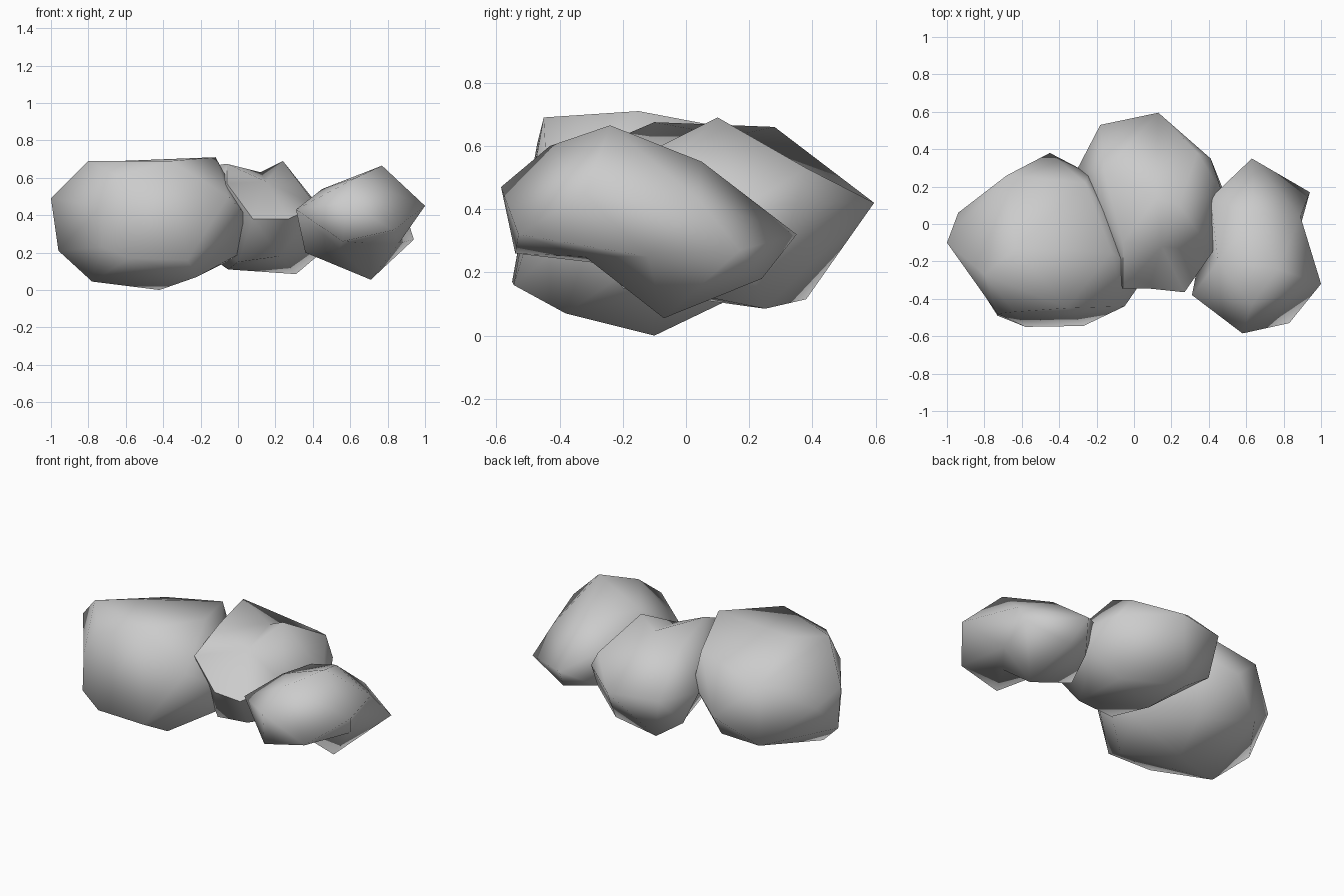
import bpy, bmesh, math
from mathutils import Vector


def rock(name, centre, points, bulge=True):
    """Faceted boulder: wrap corner points around a centre (dents allowed), then shade smooth."""
    c = Vector(centre)
    bm = bmesh.new()
    home = {}
    for p in points:
        d = Vector(p) - c
        v = bm.verts.new(d.normalized())
        home[v] = Vector(p)
    bmesh.ops.convex_hull(bm, input=list(bm.verts))
    for v in bm.verts:
        v.co = home[v]
    bmesh.ops.recalc_face_normals(bm, faces=list(bm.faces))
    # turn diagonals so that ridges bulge outward rather than fold in
    for _ in range(3 if bulge else 0):
        for e in list(bm.edges):
            if e.is_valid and len(e.link_faces) == 2 and e.calc_face_angle_signed(0) < -0.12:
                bmesh.utils.edge_rotate(e, True)
                bm.normal_update()
    me = bpy.data.meshes.new(name)
    bm.to_mesh(me)
    bm.free()
    ob = bpy.data.objects.new(name, me)
    bpy.context.collection.objects.link(ob)
    bpy.ops.object.select_all(action='DESELECT')
    ob.select_set(True)
    bpy.context.view_layer.objects.active = ob
    bpy.ops.object.shade_smooth_by_angle(angle=math.radians(75))
    return ob


# Large boulder on the left
rock("large_boulder", (-0.46, -0.1, 0.36), [
    (-1.0, -0.1, 0.49), (-0.94, 0.06, 0.40), (-0.96, -0.13, 0.21),
    (-0.80, -0.27, 0.69), (-0.64, -0.47, 0.61), (-0.36, -0.45, 0.69),
    (-0.12, -0.15, 0.71), (-0.05, -0.44, 0.50), (-0.63, -0.13, 0.69),
    (0.06, -0.28, 0.38), (0.02, -0.19, 0.20), (-0.08, -0.1, 0.14),
    (-0.42, -0.1, 0.0), (-0.78, -0.24, 0.045), (-0.22, -0.38, 0.07),
    (-0.58, -0.55, 0.17), (-0.27, -0.545, 0.16),
    (-0.73, -0.49, 0.23), (-0.73, -0.48, 0.45),
    (-0.45, 0.38, 0.34), (-0.68, 0.26, 0.54), (-0.68, 0.25, 0.17),
    (-0.26, 0.22, 0.64), (-0.24, 0.27, 0.45), (-0.35, 0.15, 0.12),
])

# Middle boulder
rock("middle_boulder", (0.1, 0.1, 0.38), [
    (0.13, 0.595, 0.42), (-0.18, 0.53, 0.42), (-0.3, 0.3, 0.42),
    (0.34, 0.38, 0.53), (0.41, 0.35, 0.42), (0.24, 0.1, 0.69),
    (-0.06, -0.1, 0.675), (-0.16, 0.28, 0.66), (0.47, 0.17, 0.40),
    (0.42, -0.15, 0.45), (0.27, -0.365, 0.38), (-0.06, -0.345, 0.57),
    (0.08, -0.345, 0.38), (0.0, -0.2, 0.15), (0.22, -0.22, 0.18),
    (0.47, 0.2, 0.22), (0.31, 0.25, 0.085), (-0.05, 0.07, 0.11),
    (-0.06, 0.38, 0.115), (-0.24, 0.37, 0.24), (0.15, -0.12, 0.58),
    (0.12, 0.14, 0.63),
], bulge=False)

# Small jagged boulder on the right
rock("small_boulder", (0.67, -0.13, 0.38), [
    (0.77, -0.24, 0.665), (1.0, -0.32, 0.45), (0.58, -0.585, 0.47),
    (0.83, -0.53, 0.32), (0.31, -0.38, 0.43), (0.36, -0.12, 0.20),
    (0.56, -0.54, 0.26), (0.71, -0.07, 0.055), (0.63, 0.35, 0.32),
    (0.94, 0.17, 0.27), (0.89, 0.04, 0.43), (0.41, 0.14, 0.46),
    (0.63, -0.43, 0.60), (0.64, 0.05, 0.55), (0.70, -0.32, 0.25),
    (0.45, -0.2, 0.54), (0.68, 0.24, 0.18), (0.86, -0.12, 0.25),
    (0.50, 0.17, 0.20), (0.54, -0.2, 0.22),
], bulge=False)
